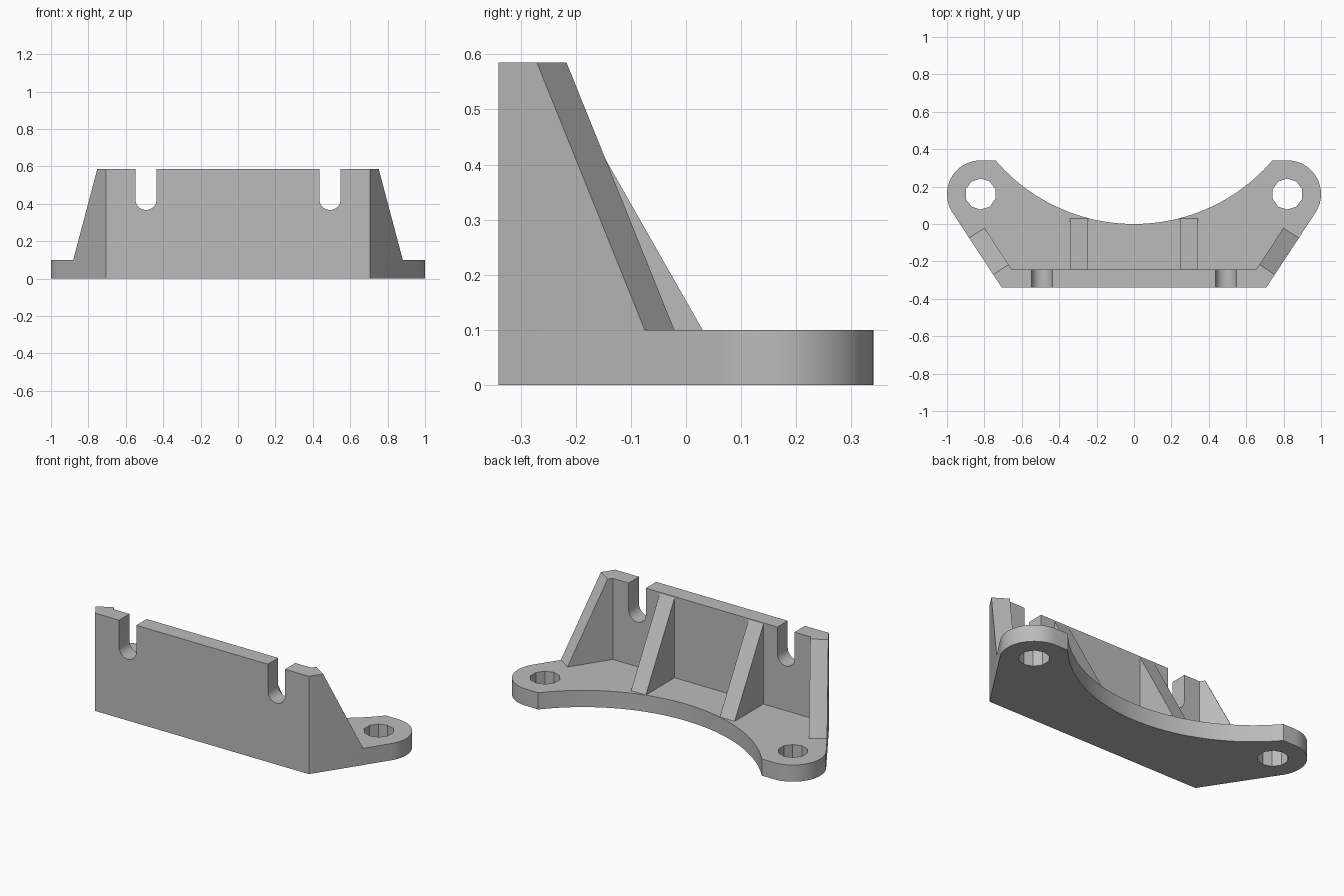
import bpy, bmesh
from math import sin, cos, asin, atan2, radians, pi
from mathutils import Vector

cube = bpy.data.objects.get("Cube")
if cube:
    bpy.data.objects.remove(cube)

grey = bpy.data.materials.new("plain grey")
grey.use_nodes = True
grey.diffuse_color = (0.5, 0.5, 0.5, 1)
grey.node_tree.nodes["Principled BSDF"].inputs["Base Color"].default_value = (0.5, 0.5, 0.5, 1)

TOP, BASE, FRONT, WALL = 0.585, 0.1, -0.34, 0.098


def prism(name, points, offset):
    """Extrude a flat 3D outline along an offset vector."""
    bm = bmesh.new()
    face = bm.faces.new([bm.verts.new(p) for p in points])
    result = bmesh.ops.extrude_face_region(bm, geom=[face], use_keep_orig=True)
    moved = [v for v in result["geom"] if isinstance(v, bmesh.types.BMVert)]
    bmesh.ops.translate(bm, vec=offset, verts=moved)
    bmesh.ops.recalc_face_normals(bm, faces=bm.faces)
    mesh = bpy.data.meshes.new(name)
    bm.to_mesh(mesh)
    bm.free()
    mesh.materials.append(grey)
    obj = bpy.data.objects.new(name, mesh)
    bpy.context.collection.objects.link(obj)
    return obj


def arc(cx, cy, r, start, end, steps):
    angles = [start + (end - start) * i / steps for i in range(steps + 1)]
    return [(cx + r * cos(a), cy + r * sin(a)) for a in angles]


def smooth(obj):
    bpy.ops.object.select_all(action="DESELECT")
    obj.select_set(True)
    bpy.context.view_layer.objects.active = obj
    bpy.ops.object.shade_smooth_by_angle(angle=radians(30))


# Slanted side: tangent from the front corner to the round ear
corner = Vector((0.707, FRONT))
ear, ear_r = Vector((0.82, 0.16)), 0.18
to_ear = ear - corner
slant = atan2(to_ear.y, to_ear.x) - asin(ear_r / to_ear.length)
along = Vector((cos(slant), sin(slant)))
inward = Vector((-sin(slant), cos(slant)))

# Base plate with round ears and a scooped back edge
scoop_r = 0.975
half = asin(0.74 / scoop_r)
right = [tuple(corner)] + arc(ear.x, ear.y, ear_r, slant - pi / 2, pi / 2, 28)
scoop = arc(0, scoop_r, scoop_r, half - pi / 2, -half - pi / 2, 48)
left = [(-x, y) for x, y in reversed(right)]
base = prism("base_plate", [(x, y, 0) for x, y in right + scoop + left], (0, 0, BASE))

# Ten-sided bolt holes
for side in (1, -1):
    ring = arc(side * ear.x, ear.y, 0.083, pi / 2, 2.5 * pi, 10)[:-1]
    cutter = prism("hole_cutter", [(x, y, -0.1) for x, y in ring], (0, 0, 0.4))
    cutter.hide_render = True
    cut = base.modifiers.new("bolt_hole", "BOOLEAN")
    cut.operation, cut.solver, cut.object = "DIFFERENCE", "EXACT", cutter
    bpy.context.view_layer.objects.active = base
    bpy.ops.object.modifier_apply(modifier=cut.name)
    bpy.data.objects.remove(cutter)
smooth(base)

# Upright wall with two round-bottomed slots open at the top
slot_x, slot_r, slot_z = 0.492, 0.057, 0.424


def slot(cx):
    return [(cx + slot_r, TOP)] + arc(cx, slot_z, slot_r, 0, -pi, 14) + [(cx - slot_r, TOP)]


outline = ([(-corner.x, BASE), (corner.x, BASE), (corner.x, TOP)]
           + slot(slot_x) + slot(-slot_x) + [(-corner.x, TOP)])
wall = prism("upright_wall", [(x, FRONT, z) for x, z in outline], (0, WALL, 0))
for v in wall.data.vertices:
    if v.co.y > FRONT + 0.01 and abs(v.co.x) > 0.7:
        v.co.x *= 0.654 / corner.x
smooth(wall)

for side, label in ((1, "left"), (-1, "right")):
    # Angled end gussets flush with the slanted sides
    shape = [(0, BASE), (0.317, BASE), (0.083, TOP), (0, TOP)]
    pts = [corner + along * s for s, z in shape]
    prism(label + "_end_gusset",
          [(side * p.x, p.y, z) for p, (s, z) in zip(pts, shape)],
          (side * inward.x * WALL, inward.y * WALL, 0))
    # Triangular ribs behind the wall
    back = FRONT + WALL
    prism(label + "_rib",
          [(side * 0.245, y, z) for y, z in ((back, BASE), (0.03, BASE), (back, 0.578))],
          (side * WALL, 0, 0))
